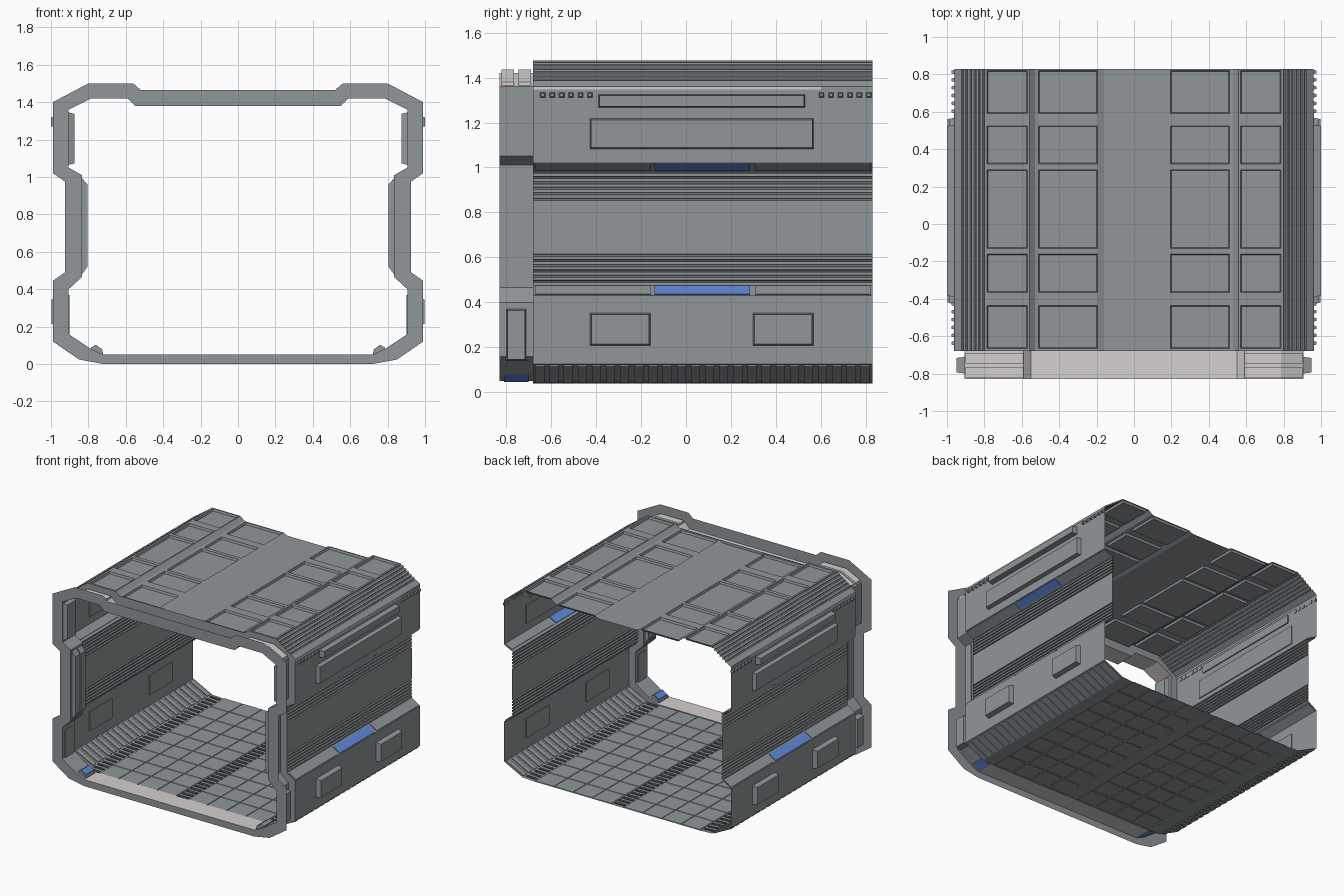
import bpy, bmesh, math
from mathutils import Vector

if "Cube" in bpy.data.objects:
    bpy.data.objects.remove(bpy.data.objects["Cube"])


def material(name, rgb):
    m = bpy.data.materials.new(name)
    m.diffuse_color = (*rgb, 1)
    m.use_nodes = True
    m.node_tree.nodes["Principled BSDF"].inputs["Base Color"].default_value = m.diffuse_color
    return m


GREY = material("panel grey", (0.28, 0.305, 0.32))
PALE = material("pale trim", (0.66, 0.63, 0.63))
BLUE = material("blue light", (0.12, 0.25, 0.70))
DARK = material("dark slot", (0.07, 0.075, 0.08))

YF, YM, YB = -0.83, -0.68, 0.83     # front, frame/shell joint, back


def finish(name, bm, mats, mirror=True, recalc=True):
    if recalc:
        bmesh.ops.recalc_face_normals(bm, faces=bm.faces[:])
    me = bpy.data.meshes.new(name)
    bm.to_mesh(me)
    bm.free()
    ob = bpy.data.objects.new(name, me)
    bpy.context.collection.objects.link(ob)
    for m in mats:
        me.materials.append(m)
    if mirror:
        ob.modifiers.new("mirror", 'MIRROR')
    return ob


def sheet(bm, pts, y0, y1, closed=False):
    """Open surface: an (x, z) profile swept along y."""
    a = [bm.verts.new((x, y0, z)) for x, z in pts]
    b = [bm.verts.new((x, y1, z)) for x, z in pts]
    n = len(pts)
    for i in range(n if closed else n - 1):
        j = (i + 1) % n
        bm.faces.new((a[i], a[j], b[j], b[i]))
    return a, b


def prism(bm, pts, y0, y1):
    a, b = sheet(bm, pts, y0, y1, True)
    bm.faces.new(a)
    bm.faces.new(b[::-1])


def plate(bm, p, q, y0, y1, t=0.006):
    """Thin slab following the profile line p-q, sticking out both sides."""
    d = Vector((q[0] - p[0], q[1] - p[1])).normalized() * t
    n = (-d.y, d.x)
    prism(bm, [(p[0] + n[0], p[1] + n[1]), (q[0] + n[0], q[1] + n[1]),
               (q[0] - n[0], q[1] - n[1]), (p[0] - n[0], p[1] - n[1])], y0, y1)


def block(bm, x0, x1, y0, y1, z0, z1, t=0.0):
    """Box whose face at x1 is shrunk by t."""
    r = [bm.verts.new((x0, y, z)) for y, z in ((y0, z0), (y1, z0), (y1, z1), (y0, z1))]
    s = [bm.verts.new((x1, y, z)) for y, z in
         ((y0 + t, z0 + t), (y1 - t, z0 + t), (y1 - t, z1 - t), (y0 + t, z1 - t))]
    bm.faces.new(r[::-1])
    bm.faces.new(s)
    for i in range(4):
        j = (i + 1) % 4
        bm.faces.new((r[i], r[j], s[j], s[i]))


def ribs(p, q, n, depth):
    """Grooved profile points from p to q."""
    p, q = Vector(p), Vector(q)
    d = (q - p) / n
    off = Vector((-d.y, d.x)).normalized() * depth
    out = []
    for i in range(n):
        b = p + d * i
        out += [b, b + d * 0.55, b + d * 0.65 + off, b + d * 0.9 + off]
    return [tuple(v) for v in out] + [tuple(q)]


# half profiles, floor to roof
OUTER = [(.72, 0), (.85, .024), (.99, .12), (.99, .445), (.925, .49), (.925, .975),
         (.99, 1.02), (.99, 1.40), (.80, 1.50), (.56, 1.50), (.52, 1.465)]
INNER = [(.72, .05), (.785, .08), (.905, .16), (.905, .40), (.835, .465), (.835, 1.01),
         (.905, 1.05), (.905, 1.36), (.785, 1.42), (.59, 1.42), (.55, 1.38)]
SHELL = [(.70, .04), (.80, .045), (.96, .125), (.96, .43), (.89, .475), (.89, .985),
         (.96, 1.02), (.96, 1.36), (.80, 1.475), (.56, 1.475), (.53, 1.45)]


def loop(half):
    return half + [(-x, z) for x, z in half[::-1]]


# front frame: flat flanges around a lining
for name, out, y in (("frame_front_flange", OUTER, YF), ("frame_back_flange", SHELL, YM)):
    bm = bmesh.new()
    a = [bm.verts.new((x, y, z)) for x, z in loop(out)]
    b = [bm.verts.new((x, y, z)) for x, z in loop(INNER)]
    for i in range(len(a)):
        j = (i + 1) % len(a)
        bm.faces.new((a[i], a[j], b[j], b[i]))
    finish(name, bm, [GREY], False)

bm = bmesh.new()
sheet(bm, loop(INNER), YF, YM, True)
bmesh.ops.recalc_face_normals(bm, faces=bm.faces[:])
for f in bm.faces:      # pale ceiling and threshold
    zc = f.calc_center_median().z
    f.material_index = int(abs(f.normal.z) > 0.5 and (zc < 0.055 or zc > 1.3))
finish("frame_lining", bm, [GREY, PALE], False)

# frame column details
bm = bmesh.new()
block(bm, .905, .873, -.82, -.70, 1.065, 1.345, .008)
for y in (-.815, -.75):
    prism(bm, [(.84, .47), (.805, .52), (.805, .96), (.84, 1.0)], y, y + .055)
block(bm, .90, .948, -.80, -.71, .14, .37, .006)
prism(bm, [(.72, .05), (.785, .08), (.785, .088), (.765, .10), (.725, .072)], -.81, -.70)
finish("frame_column_panels", bm, [GREY])
bm = bmesh.new()
plate(bm, (.727, .074), (.764, .10), -.805, -.705, .004)
plate(bm, (.722, .049), (.785, .078), -.81, -.70, .004)
finish("frame_corner_light", bm, [BLUE])
bm = bmesh.new()
for y in (-.82, -.745):
    prism(bm, [(.59, 1.42), (.785, 1.42), (.90, 1.364), (.90, 1.38), (.785, 1.436), (.59, 1.436)],
          y, y + .055)
finish("frame_ceiling_strips", bm, [PALE])

# side walls with horizontal grooves
wall = SHELL[:4] + ribs((.89, .475), (.89, .615), 6, .01) + \
    ribs((.89, .84), (.89, .985), 6, .01) + [(.96, 1.02), (.96, 1.36)] + \
    ribs((.935, 1.378), (.80, 1.475), 6, .009)
bm = bmesh.new()
sheet(bm, wall, YM, YB)
finish("side_wall", bm, [GREY])

# raised wall panels
bm = bmesh.new()
block(bm, .95, .99, -.43, .57, 1.08, 1.22, .008)
block(bm, .95, 1.0, -.39, .53, 1.265, 1.325, .006)
for y in (-.43, .295):
    block(bm, .95, .997, y, y + .275, .205, .355, .010)
finish("wall_panels", bm, [GREY])

# rows of small studs beside the upper panels
bm = bmesh.new()
for y0 in (-.65, .59):
    for i in range(6):
        y = y0 + i * .042
        block(bm, .955, .975, y, y + .026, 1.31, 1.335, .006)
finish("wall_studs", bm, [GREY])

# ledge plates, the middle ones blue
for name, mat, spans in (("ledge_plates", GREY, ((-.67, -.155), (.31, .82))),
                         ("ledge_lights", BLUE, ((-.14, .285),))):
    bm = bmesh.new()
    for y0, y1 in spans:
        plate(bm, (.955, .433), (.90, .469), y0, y1)
        plate(bm, (.90, .99), (.955, 1.0175), y0, y1)
    finish(name, bm, [mat])

# pale light strip below the roof edge
bm = bmesh.new()
plate(bm, (.96, 1.347), (.96, 1.359), YM, .6, .003)
finish("wall_light_strip", bm, [PALE])

# slats on the sloping floor edge
bm = bmesh.new()
for i in range(24):
    y = YM + .01 + i * .0629
    plate(bm, (.805, .048), (.952, .121), y, y + .04, .007)
finish("ramp_slats", bm, [GREY])

# tiled floor
for x0, x1, cols, rows, name in ((.05, .70, 4, 9, "floor_tiles"),):
    bm = bmesh.new()
    xs = [x0 + (x1 - x0) * i / cols for i in range(cols + 1)]
    ys = [YM + (YB - YM) * j / rows for j in range(rows + 1)]
    v = [[bm.verts.new((x, y, .04)) for y in ys] for x in xs]
    for i in range(cols):
        for j in range(rows):
            bm.faces.new((v[i][j], v[i + 1][j], v[i + 1][j + 1], v[i][j + 1]))
    bm.normal_update()
    bmesh.ops.inset_individual(bm, faces=bm.faces[:], thickness=.005, depth=.006)
    finish(name, bm, [GREY], recalc=False)

# slotted strips along the floor centre and edges
bm = bmesh.new()
sheet(bm, [(0, .04), (.05, .04)], YM, YB)
finish("floor_centre_strip", bm, [GREY])
bm = bmesh.new()
for i in range(30):
    y = YM + .012 + i * .05
    prism(bm, [(0, .041), (.042, .041), (.042, .045), (0, .045)], y, y + .025)
    prism(bm, [(.71, .042), (.79, .045), (.79, .05), (.71, .046)], y, y + .022)
finish("floor_slots", bm, [DARK])

# roof with sunken panels
ROOF = [(0, 1.43), (.16, 1.43), (.195, 1.445), (.51, 1.445), (.53, 1.45), (.56, 1.475),
        (.57, 1.475), (.785, 1.475), (.80, 1.475)]
ROWS = [YM, -.665, -.435, -.365, -.16, -.13, .29, .32, .525, .59, .82, YB]
bm = bmesh.new()
v = [[bm.verts.new((x, y, z)) for y in ROWS] for x, z in ROOF]
panels = []
for i in range(len(ROOF) - 1):
    for j in range(len(ROWS) - 1):
        f = bm.faces.new((v[i][j], v[i + 1][j], v[i + 1][j + 1], v[i][j + 1]))
        if i in (2, 6) and j % 2 == 1:
            panels.append(f)
bm.normal_update()
bmesh.ops.inset_individual(bm, faces=panels, thickness=.007, depth=-.016)
finish("roof", bm, [GREY], recalc=False)
